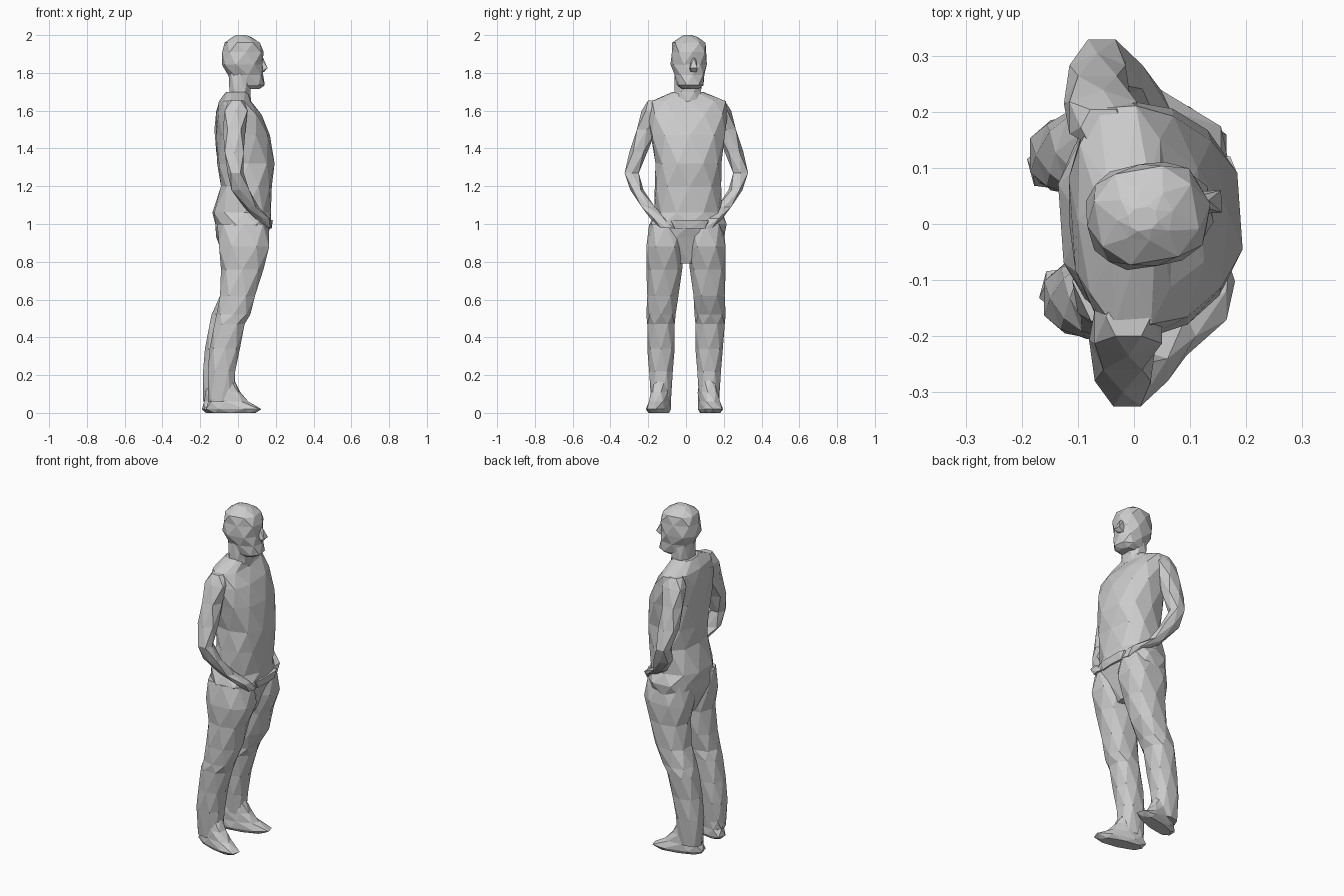
import bpy, bmesh
from math import sin, cos, pi, copysign, radians
from mathutils import Matrix, Vector


def loft(name, rings, n=8, power=0.8, yaw=0, pivot=(0, 0), side=1):
    """Faceted skin over horizontal rings (z, x0, x1, y0, y1)."""
    bm = bmesh.new()
    loops = []
    for k, (z, x0, x1, y0, y1) in enumerate(rings):
        pts = []
        for i in range(n):
            a = 2 * pi * (i + 0.5 * (k % 2)) / n
            c, s = cos(a), sin(a)
            pts.append((copysign(abs(c) ** power, c), copysign(abs(s) ** power, s)))
        mx, my = max(p[0] for p in pts), max(p[1] for p in pts)
        loops.append([bm.verts.new(((x0 + x1) / 2 + p[0] / mx * (x1 - x0) / 2,
                                    side * ((y0 + y1) / 2 + p[1] / my * (y1 - y0) / 2), z)) for p in pts])
    for k, (a, b) in enumerate(zip(loops, loops[1:])):
        for i in range(n):
            j = (i + 1) % n
            if k % 2 == 0:
                bm.faces.new((a[i], a[j], b[i]))
                bm.faces.new((a[j], b[j], b[i]))
            else:
                bm.faces.new((a[i], a[j], b[j]))
                bm.faces.new((a[i], b[j], b[i]))
    bm.faces.new(loops[0])
    bm.faces.new(loops[-1])
    bmesh.ops.recalc_face_normals(bm, faces=bm.faces)
    p = Vector((pivot[0], pivot[1], 0))
    bm.transform(Matrix.Translation(p) @ Matrix.Rotation(radians(yaw), 4, 'Z') @ Matrix.Translation(-p))
    me = bpy.data.meshes.new(name)
    bm.to_mesh(me)
    bm.free()
    ob = bpy.data.objects.new(name, me)
    bpy.context.collection.objects.link(ob)
    return ob


# Torso with hips
loft("torso", [
    (0.79, -0.06, 0.10, -0.05, 0.06), (0.93, -0.11, 0.15, -0.18, 0.20),
    (1.00, -0.12, 0.178, -0.19, 0.21), (1.06, -0.13, 0.17, -0.17, 0.19),
    (1.20, -0.09, 0.18, -0.165, 0.18), (1.32, -0.105, 0.19, -0.165, 0.185),
    (1.47, -0.115, 0.17, -0.185, 0.20), (1.58, -0.11, 0.12, -0.205, 0.22),
    (1.65, -0.10, 0.07, -0.18, 0.21), (1.70, -0.06, 0.05, -0.07, 0.09)], n=10, yaw=4)

# Shirt hem at the front, between the hands
loft("shirt_hem", [(0.975, 0.10, 0.178, -0.07, 0.11), (1.02, 0.10, 0.184, -0.08, 0.12)], n=8, power=0.4)

# Neck and head
loft("neck", [(1.64, -0.06, 0.07, -0.065, 0.085), (1.70, -0.045, 0.065, -0.06, 0.08),
              (1.80, -0.05, 0.07, -0.06, 0.085)])
loft("head", [
    (1.715, 0.02, 0.115, -0.03, 0.06), (1.735, -0.02, 0.138, -0.05, 0.08),
    (1.79, -0.055, 0.135, -0.065, 0.095), (1.845, -0.08, 0.122, -0.075, 0.103),
    (1.91, -0.085, 0.138, -0.077, 0.107), (1.96, -0.065, 0.11, -0.067, 0.097),
    (1.99, -0.03, 0.07, -0.03, 0.06), (2.0, -0.01, 0.04, -0.01, 0.03)],
    yaw=10, pivot=(0.02, 0.015))
loft("nose", [(1.805, 0.11, 0.14, 0.015, 0.05), (1.825, 0.10, 0.158, 0.012, 0.052),
              (1.88, 0.11, 0.135, 0.025, 0.045)], n=4, yaw=3)

# Arms: bent at the elbow, hands meeting the front pockets
arm = [(1.655, -0.05, 0.03, 0.13, 0.20), (1.60, -0.07, 0.05, 0.13, 0.235),
       (1.50, -0.08, 0.04, 0.155, 0.26), (1.38, -0.07, 0.03, 0.205, 0.30),
       (1.27, -0.055, 0.03, 0.25, 0.325), (1.18, -0.035, 0.06, 0.225, 0.295),
       (1.09, 0.03, 0.11, 0.165, 0.235), (1.03, 0.09, 0.165, 0.10, 0.19),
       (0.98, 0.13, 0.18, 0.07, 0.135)]
for name, side, dx in (("arm_near", -1, 0), ("arm_far", 1, -0.035)):
    loft(name, [(z, a + dx * (z > 1.06) - 0.01 * (side > 0), b + dx * (z > 1.06) - 0.01 * (side > 0),
                 c + 0.01 * (side > 0 and z > 1.4), d + 0.004 * (side > 0)) for z, a, b, c, d in arm],
         n=6, side=side)

# Legs: trousers bending back at the knee
leg = [(1.00, -0.11, 0.165, 0.01, 0.195), (0.88, -0.10, 0.165, 0.01, 0.21),
       (0.76, -0.09, 0.135, 0.02, 0.21), (0.62, -0.095, 0.09, 0.04, 0.205),
       (0.52, -0.115, 0.065, 0.055, 0.21), (0.47, -0.125, 0.035, 0.06, 0.205),
       (0.34, -0.15, 0.01, 0.06, 0.205), (0.22, -0.16, -0.015, 0.07, 0.195),
       (0.06, -0.16, -0.02, 0.08, 0.185)]
# Feet: wedge shapes with splayed toes
foot = [(0.0, -0.15, 0.10, 0.085, 0.165), (0.02, -0.165, 0.125, 0.075, 0.175),
        (0.06, -0.16, 0.06, 0.075, 0.175), (0.11, -0.155, 0.01, 0.08, 0.17),
        (0.18, -0.145, -0.02, 0.085, 0.165)]
for name, side, dx, dy in (("near", -1, 0, 0), ("far", 1, -0.025, -0.01)):
    loft("leg_" + name, [(z, a + dx * (z < 0.6), b + dx * (z < 0.6), c + dy * (z < 0.6), d + dy * (z < 0.4))
                         for z, a, b, c, d in leg], side=side)
    loft("foot_" + name, [(z, a + dx, b + dx, c + dy, d + dy) for z, a, b, c, d in foot],
         side=side, yaw=15 * side, pivot=(-0.1, 0.125 * side))
